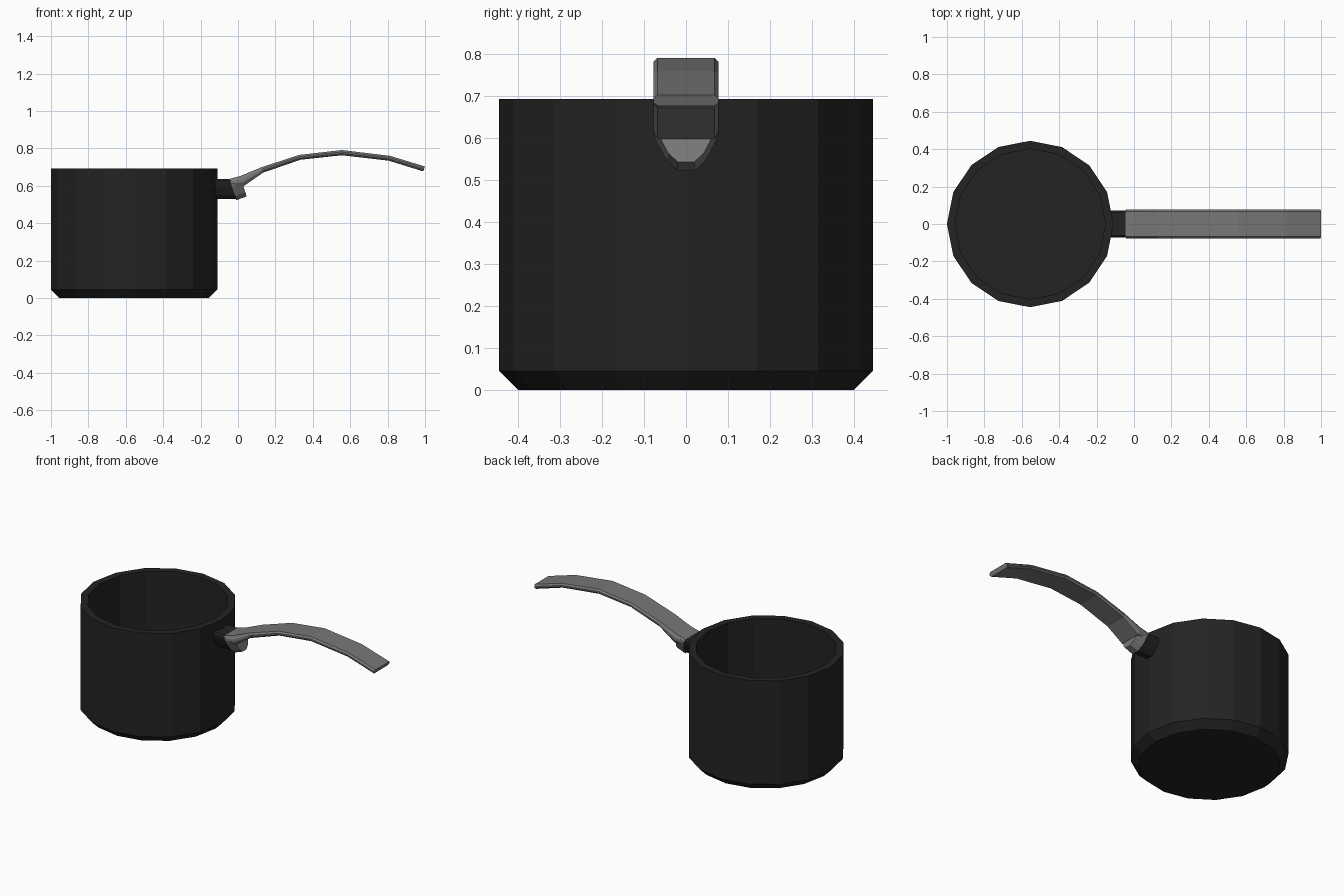
import bpy, bmesh, math

if "Cube" in bpy.data.objects:
    bpy.data.objects.remove(bpy.data.objects["Cube"])


def material(name, rgb):
    m = bpy.data.materials.new(name)
    m.diffuse_color = (*rgb, 1)
    m.use_nodes = True
    m.node_tree.nodes["Principled BSDF"].inputs["Base Color"].default_value = m.diffuse_color
    return m


BLACK = material("black_iron", (0.017, 0.017, 0.017))
GREY = material("grey_steel", (0.185, 0.185, 0.19))


def loft(name, rings, mat):
    """Closed solid through rings of equal point count."""
    bm = bmesh.new()
    vs = [[bm.verts.new(p) for p in r] for r in rings]
    n = len(rings[0])
    for a, b in zip(vs, vs[1:]):
        for i in range(n):
            j = (i + 1) % n
            bm.faces.new((a[i], a[j], b[j], b[i]))
    bm.faces.new(vs[0][::-1])
    bm.faces.new(vs[-1])
    bmesh.ops.recalc_face_normals(bm, faces=bm.faces)
    me = bpy.data.meshes.new(name)
    bm.to_mesh(me)
    bm.free()
    me.materials.append(mat)
    ob = bpy.data.objects.new(name, me)
    bpy.context.collection.objects.link(ob)
    return ob


def section(top, bottom, half, scale=1.0):
    """Mirrored section: half = (y, depth fraction from top to bottom)."""
    def pt(y, t):
        return (top[0] + (bottom[0] - top[0]) * t, y * scale,
                top[1] + (bottom[1] - top[1]) * t)
    return [pt(y, t) for y, t in half] + [pt(-y, t) for y, t in reversed(half)]


# Pot: outer bevelled wall, rim, inner wall, floor
def circle(r, z):
    return [(-0.555 + r * math.cos(k * math.tau / 16),
             r * math.sin(k * math.tau / 16), z) for k in range(16)]


loft("pot", [circle(r, z) for r, z in
             ((0.40, 0), (0.445, 0.045), (0.445, 0.693),
              (0.402, 0.693), (0.402, 0.05))], BLACK)

# U-shaped section shared by the stub and the handle boss
U = [(0.068, 0), (0.078, 0.1), (0.077, 0.2), (0.070, 0.41), (0.046, 0.8), (0.021, 1)]

# Black stub joining pot and handle
loft("handle_stub", [section((-0.15, 0.636), (-0.15, 0.53), U, 0.91),
                     section((-0.035, 0.636), (-0.004, 0.53), U, 0.91)], BLACK)

# Steel boss at the handle root
loft("handle_boss", [section((-0.045, 0.637), (-0.009, 0.523), U),
                     section((0.012, 0.652), (0.046, 0.543), U, 0.93)], GREY)

# Curved handle arm, a flat bar with chamfered edges
BAR = [(0.068, 0), (0.078, 0.35), (0.078, 0.65), (0.068, 1)]
ARM = [((-0.045, 0.637), (-0.034, 0.600)),
       ((0.015, 0.653), (0.030, 0.598)),
       ((0.125, 0.699), (0.134, 0.670)),
       ((0.328, 0.765), (0.334, 0.739)),
       ((0.555, 0.791), (0.555, 0.763)),
       ((0.812, 0.760), (0.806, 0.734)),
       ((1.0, 0.703), (0.990, 0.677))]
loft("handle_arm", [section(t, b, BAR) for t, b in ARM], GREY)
